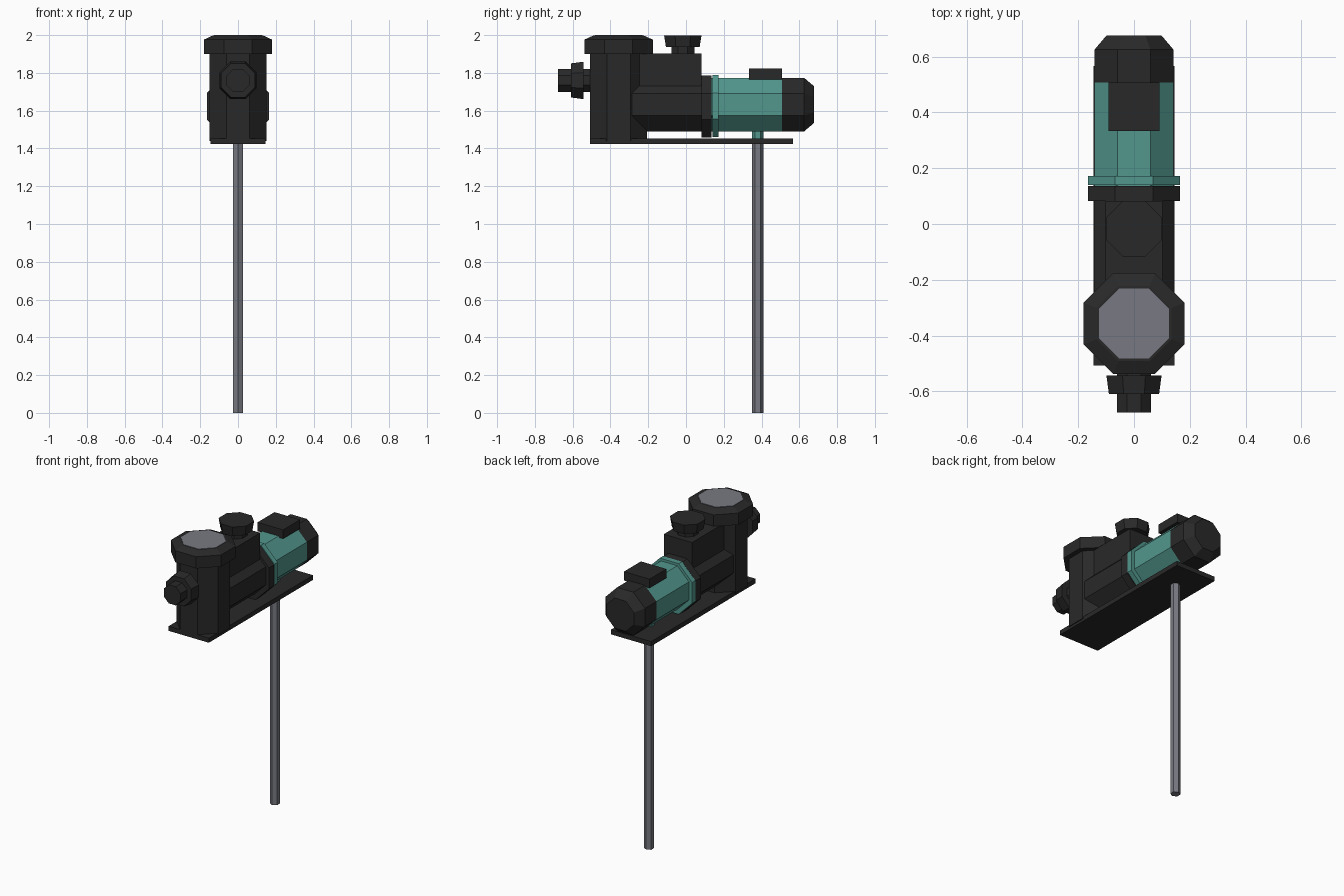
import bpy, bmesh
from math import pi, cos, sin
from mathutils import Vector

if "Cube" in bpy.data.objects:
    bpy.data.objects.remove(bpy.data.objects["Cube"])


def material(name, rgb):
    m = bpy.data.materials.new(name)
    m.diffuse_color = (*rgb, 1)
    m.use_nodes = True
    m.node_tree.nodes["Principled BSDF"].inputs["Base Color"].default_value = m.diffuse_color
    return m


DARK = material("dark_plastic", (0.022, 0.022, 0.022))
TEAL = material("teal_paint", (0.085, 0.31, 0.27))
GREY = material("grey", (0.19, 0.195, 0.225))


def finish(name, bm, mat):
    bmesh.ops.recalc_face_normals(bm, faces=bm.faces)
    me = bpy.data.meshes.new(name)
    bm.to_mesh(me)
    bm.free()
    me.materials.append(mat)
    ob = bpy.data.objects.new(name, me)
    bpy.context.collection.objects.link(ob)
    return ob


def prism(name, axis, a, b, stations, mat, sides=8):
    """Faceted solid along y (a, b = x, z centre) or z (a, b = x, y centre).
    stations = (position, distance from centre to flat side)."""
    bm = bmesh.new()
    rings = []
    for pos, apothem in stations:
        r = apothem / cos(pi / sides)
        ring = []
        for i in range(sides):
            t = 2 * pi * (i + 0.5) / sides
            u, v = a + r * cos(t), b + r * sin(t)
            ring.append(bm.verts.new((u, pos, v) if axis == 'y' else (u, v, pos)))
        rings.append(ring)
    for lo, hi in zip(rings, rings[1:]):
        for i in range(sides):
            j = (i + 1) % sides
            bm.faces.new((lo[i], lo[j], hi[j], hi[i]))
    bm.faces.new(rings[0])
    bm.faces.new(rings[-1])
    return finish(name, bm, mat)


def box(name, lo, hi, mat):
    bm = bmesh.new()
    bmesh.ops.create_cube(bm, size=1)
    lo, hi = Vector(lo), Vector(hi)
    bmesh.ops.scale(bm, vec=hi - lo, verts=bm.verts)
    bmesh.ops.translate(bm, vec=(lo + hi) / 2, verts=bm.verts)
    return finish(name, bm, mat)


# Stand: pole and mounting plate
prism("pole", 'z', 0, 0.38, [(0, 0.026), (1.43, 0.026)], GREY, 6)
box("base_plate", (-0.145, -0.507, 1.423), (0.145, 0.566, 1.453), DARK)
prism("motor_foot", 'z', 0, 0.38, [(1.44, 0.027), (1.53, 0.027)], TEAL, 6)

# Strainer tank with lid and clear window
TANK_Y = -0.357
prism("strainer_tank", 'z', 0, TANK_Y, [(1.44, 0.15), (1.91, 0.15)], DARK)
prism("strainer_lid", 'z', 0, TANK_Y,
      [(1.90, 0.181), (1.976, 0.181), (1.997, 0.135)], DARK)
prism("lid_window", 'z', 0, TANK_Y, [(1.98, 0.126), (2.0, 0.126)], GREY)

# Inlet pipe and union nut
prism("inlet_pipe", 'y', 0, 1.76, [(-0.677, 0.061), (-0.48, 0.061)], DARK)
prism("inlet_nut", 'y', 0, 1.76, [(-0.61, 0.09), (-0.543, 0.099)], DARK)

# Pump housing with outlet on top
box("pump_housing", (-0.102, -0.27, 1.60), (0.102, 0.083, 1.902), DARK)
prism("outlet_pipe", 'z', 0, -0.017, [(1.89, 0.061), (1.95, 0.061)], DARK)
prism("outlet_nut", 'z', 0, -0.017, [(1.936, 0.089), (1.999, 0.099)], DARK)

# Horizontal body, flanges, motor and end cap
MOTOR_Z = 1.632
prism("pump_body", 'y', 0, MOTOR_Z, [(-0.36, 0.142), (0.10, 0.142)], DARK)
prism("pump_flange", 'y', 0, 1.622, [(0.083, 0.165), (0.136, 0.165)], DARK)
prism("motor_flange", 'y', 0, 1.625, [(0.139, 0.165), (0.173, 0.165)], TEAL)
prism("motor", 'y', 0, MOTOR_Z, [(0.12, 0.142), (0.507, 0.142)], TEAL)
prism("motor_end_cap", 'y', 0, MOTOR_Z,
      [(0.506, 0.142), (0.625, 0.142), (0.677, 0.098)], DARK)
box("control_box", (-0.092, 0.333, 1.765), (0.092, 0.507, 1.823), DARK)
